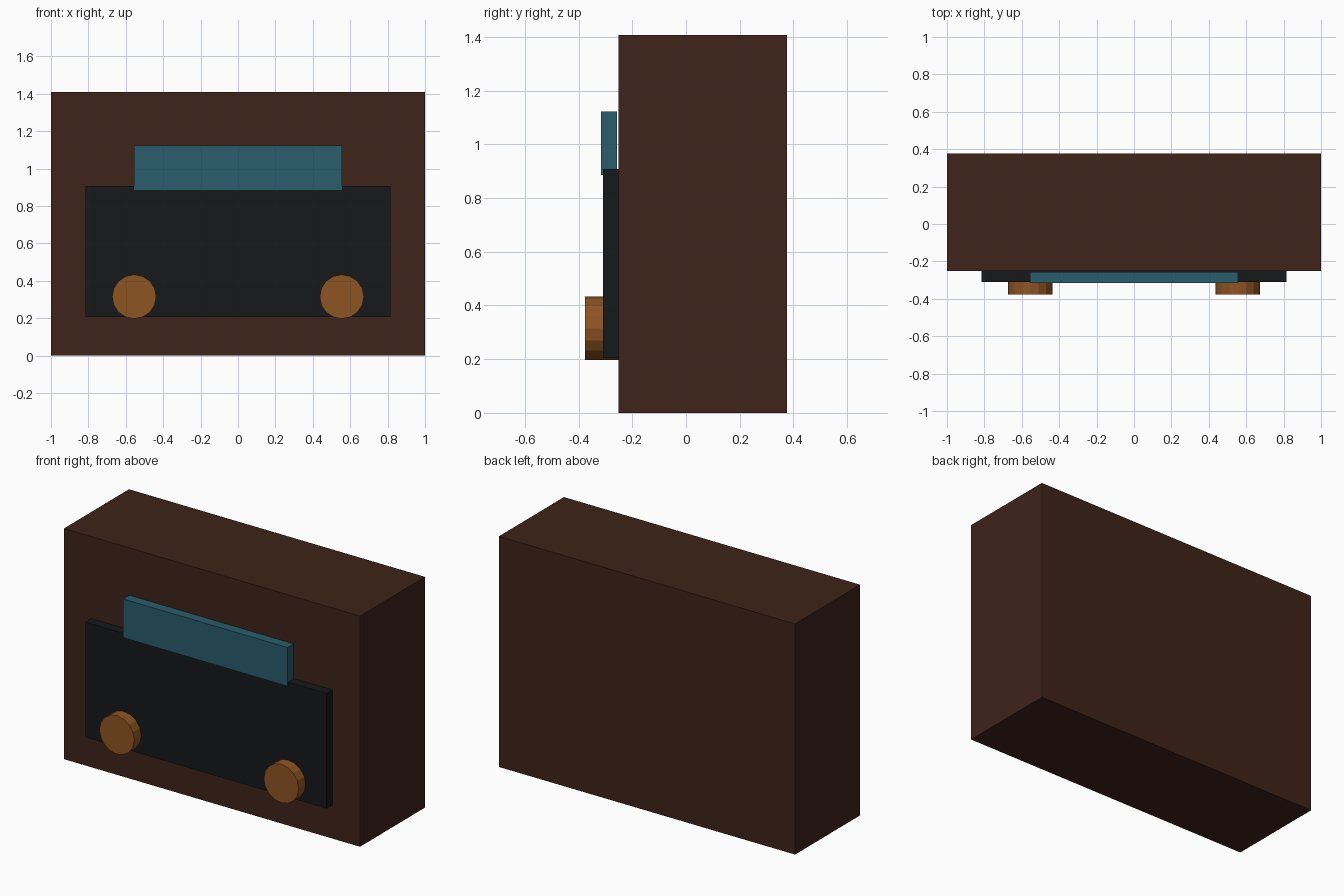
import bpy
from math import pi

if "Cube" in bpy.data.objects:
    bpy.data.objects.remove(bpy.data.objects["Cube"])


def material(name, rgb):
    m = bpy.data.materials.new(name)
    m.diffuse_color = (*rgb, 1)
    m.use_nodes = True
    m.node_tree.nodes["Principled BSDF"].inputs["Base Color"].default_value = m.diffuse_color
    return m


def finish(name, mat):
    ob = bpy.context.object
    ob.name = ob.data.name = name
    ob.data.materials.append(mat)
    bpy.ops.object.transform_apply(location=False, rotation=True, scale=True)
    return ob


def box(name, x, y, z, mat):
    """Box from (min, max) ranges on each axis."""
    ranges = (x, y, z)
    bpy.ops.mesh.primitive_cube_add(size=1, location=[(a + b) / 2 for a, b in ranges])
    bpy.context.object.scale = [b - a for a, b in ranges]
    return finish(name, mat)


wood = material("dark_wood", (0.05, 0.017, 0.01))
black = material("black_cloth", (0.008, 0.009, 0.01))
teal = material("teal_dial", (0.022, 0.11, 0.15))
amber = material("amber_knob", (0.27, 0.09, 0.016))

# Cabinet, speaker panel and tuning dial
box("cabinet", (-1, 1), (-0.251, 0.376), (0, 1.408), wood)
box("speaker_panel", (-0.815, 0.815), (-0.309, -0.246), (0.205, 0.908), black)
box("tuning_dial", (-0.555, 0.555), (-0.316, -0.257), (0.886, 1.122), teal)

# Pair of knobs
for side, x in (("left", -0.555), ("right", 0.555)):
    bpy.ops.mesh.primitive_cylinder_add(
        vertices=16, radius=0.118, depth=0.126,
        location=(x, -0.313, 0.315), rotation=(pi / 2, 0, 0))
    finish(side + "_knob", amber)
